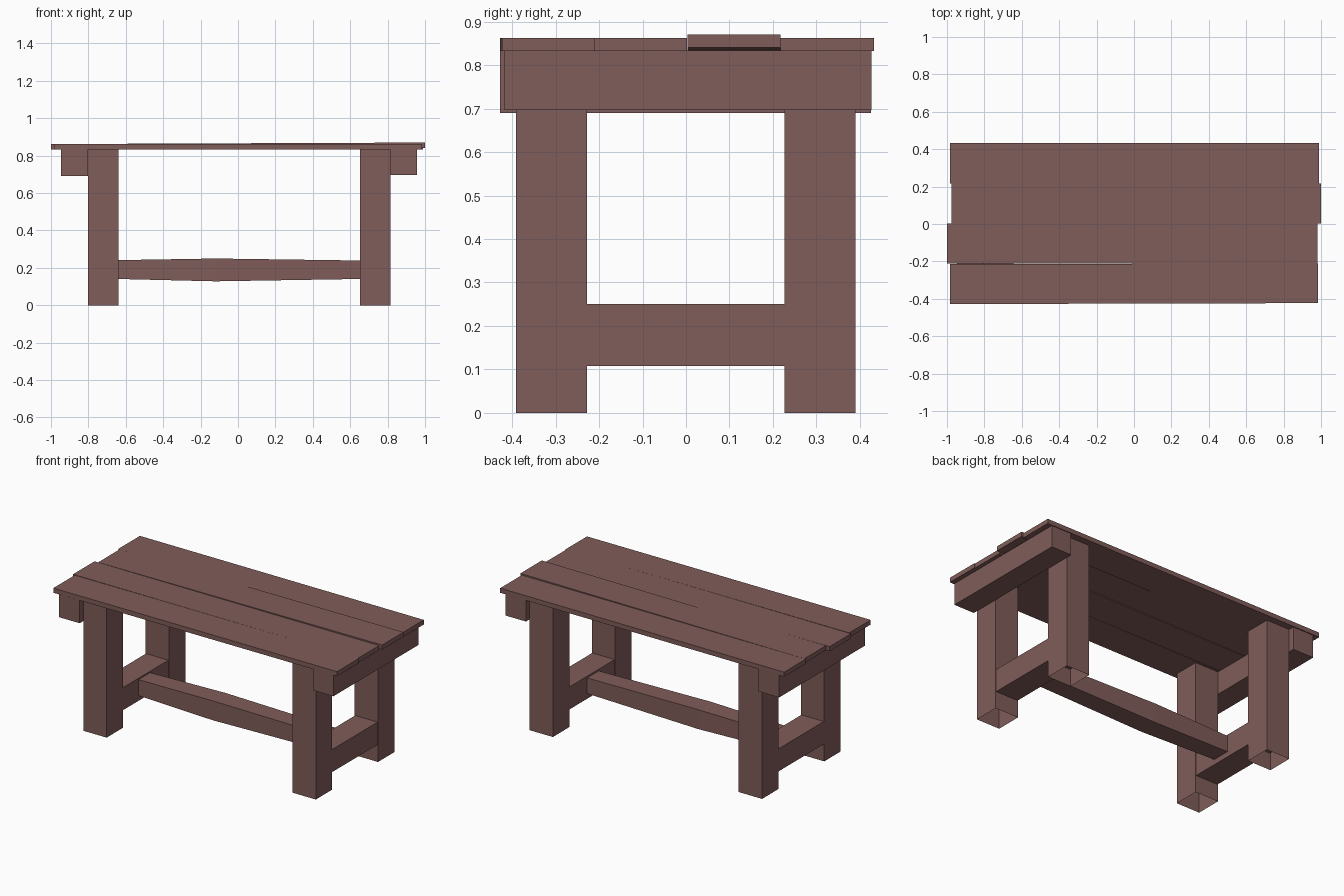
import bpy, bmesh

if "Cube" in bpy.data.objects:
    bpy.data.objects.remove(bpy.data.objects["Cube"])

wood = bpy.data.materials.new("dark_wood")
wood.diffuse_color = (0.216, 0.109, 0.102, 1)
wood.use_nodes = True
wood.node_tree.nodes["Principled BSDF"].inputs["Base Color"].default_value = wood.diffuse_color


def finish(name, bm):
    bmesh.ops.recalc_face_normals(bm, faces=bm.faces)
    mesh = bpy.data.meshes.new(name)
    bm.to_mesh(mesh)
    bm.free()
    mesh.materials.append(wood)
    ob = bpy.data.objects.new(name, mesh)
    bpy.context.collection.objects.link(ob)
    return ob


def box(name, xr, yr, zr, lift=0.0, skew=0.0, open_bottom=False):
    """Box from ranges; lift raises and skew shifts the +x end."""
    bm = bmesh.new()
    bmesh.ops.create_cube(bm, size=1)
    for v in bm.verts:
        right = v.co.x > 0
        v.co = [r[0] if c < 0 else r[1] for c, r in zip(v.co, (xr, yr, zr))]
        if right:
            v.co.z += lift
            v.co.y += skew
    bmesh.ops.recalc_face_normals(bm, faces=bm.faces)
    if open_bottom:
        low = [f for f in bm.faces if f.calc_center_median().z < zr[0] + 1e-5]
        bmesh.ops.delete(bm, geom=low, context='FACES_ONLY')
    return finish(name, bm)


# Table top planks, one warped up at its right end
T = (0.833, 0.862)
box("plank_front", (-0.985, 0.985), (-0.428, -0.215), T, skew=0.005)
box("plank_front_middle", (-1.0, 0.98), (-0.211, 0.002), T)
box("plank_back_middle", (-0.975, 1.0), (0.004, 0.217), T, lift=0.008)
box("plank_back", (-0.985, 0.99), (0.2175, 0.432), T)

# Hollow legs, end rails under the top, short stretchers
LEGS = {"left": (-0.802, -0.64), "right": (0.653, 0.815)}
for side, xr in LEGS.items():
    for place, yr in (("front", (-0.391, -0.228)), ("back", (0.227, 0.39))):
        box(f"{place}_{side}_leg", xr, yr, (0, 0.834), open_bottom=True)
    box(f"{side}_short_stretcher", (xr[0] + 0.003, xr[1] - 0.003),
        (-0.25, 0.25), (0.108, 0.25))
box("left_end_rail", (-0.946, -0.802), (-0.428, 0.426), (0.69, 0.834))
box("right_end_rail", (0.815, 0.956), (-0.418, 0.427), (0.697, 0.834))

# Long stretcher, slightly swollen in the middle
bm = bmesh.new()
rings = []
for x, top, low, y0, y1 in ((-0.66, 0.241, 0.141, -0.07, 0.045),
                            (-0.12, 0.25, 0.128, -0.077, 0.052),
                            (0.67, 0.239, 0.141, -0.07, 0.045)):
    rings.append([bm.verts.new((x, y, z)) for y, z in
                  ((y0, low), (y1, low), (y1, top), (y0, top))])
for a, b in zip(rings, rings[1:]):
    for i in range(4):
        j = (i + 1) % 4
        bm.faces.new((a[i], a[j], b[j], b[i]))
bm.faces.new(rings[0])
bm.faces.new(rings[-1])
finish("long_stretcher", bm)
